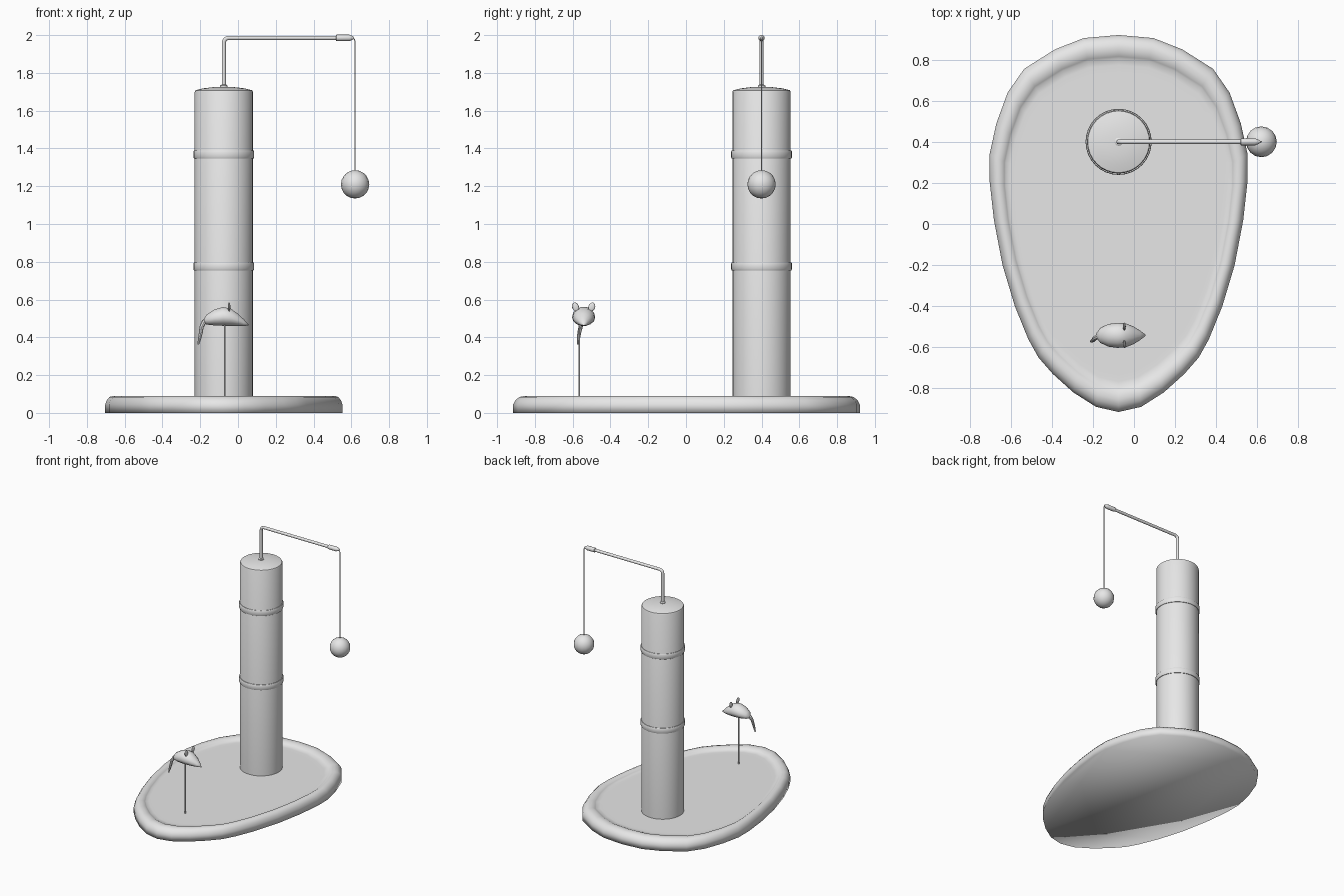
import bpy, bmesh, math
from mathutils import Vector

cube = bpy.data.objects.get("Cube")
if cube:
    bpy.data.objects.remove(cube, do_unlink=True)

CX, POST_Y, MOUSE_Y = -0.075, 0.40, -0.542
GREY = (0.8, 0.8, 0.8, 1)
grey = bpy.data.materials.new("plain_grey")
grey.use_nodes = True
grey.diffuse_color = GREY
grey.node_tree.nodes["Principled BSDF"].inputs["Base Color"].default_value = GREY


def loft(name, rings, sharp=40):
    """Skin a list of closed rings and cap both ends."""
    bm = bmesh.new()
    loops = [[bm.verts.new(p) for p in ring] for ring in rings]
    n = len(loops[0])
    for a, b in zip(loops, loops[1:]):
        for i in range(n):
            j = (i + 1) % n
            bm.faces.new((a[i], a[j], b[j], b[i]))
    bm.faces.new(loops[0][::-1])
    bm.faces.new(loops[-1])
    bmesh.ops.recalc_face_normals(bm, faces=bm.faces)
    mesh = bpy.data.meshes.new(name)
    bm.to_mesh(mesh)
    bm.free()
    mesh.materials.append(grey)
    obj = bpy.data.objects.new(name, mesh)
    bpy.context.collection.objects.link(obj)
    bpy.ops.object.select_all(action='DESELECT')
    obj.select_set(True)
    bpy.context.view_layer.objects.active = obj
    if sharp:
        bpy.ops.object.shade_smooth_by_angle(angle=math.radians(sharp))
    else:
        bpy.ops.object.shade_smooth()
    return obj


def turned(name, x, y, profile, n=32):
    """Upright turned part from (radius, height) pairs."""
    return loft(name, [[(x + r * math.cos(t), y + r * math.sin(t), z)
                        for t in (math.tau * i / n for i in range(n))]
                       for r, z in profile])


def tube(name, path, radii, n=10):
    """Round tube along a path lying in an upright plane."""
    pts = [Vector(p) for p in path]
    rings = []
    for k, p in enumerate(pts):
        d = (pts[min(k + 1, len(pts) - 1)] - pts[max(k - 1, 0)]).normalized()
        u = Vector((0, 1, 0))
        u = (u - d * u.dot(d)).normalized()
        v = d.cross(u)
        r = radii[k] if isinstance(radii, list) else radii
        rings.append([p + r * (u * math.cos(t) + v * math.sin(t))
                      for t in (math.tau * i / n for i in range(n))])
    return loft(name, rings)


def ball(name, centre, scale, segs, rows):
    bpy.ops.mesh.primitive_uv_sphere_add(segments=segs, ring_count=rows, radius=1, location=centre)
    obj = bpy.context.object
    obj.name = name
    obj.scale = scale
    obj.data.materials.append(grey)
    bpy.ops.object.shade_smooth()
    return obj


# Egg-shaped base with a rounded rim and sunken floor
half = [(0, .92), (.17, .905), (.31, .85), (.46, .755), (.54, .64), (.595, .49), (.628, .34),
        (.628, .21), (.607, .02), (.565, -.2), (.505, -.4), (.44, -.56), (.39, -.65),
        (.32, -.73), (.22, -.82), (.11, -.89), (0, -.915)]
outline = half + [(-x, y) for x, y in half[-2:0:-1]]
rim = [(1, 0), (1, .045), (.988, .066), (.965, .084), (.935, .09), (.905, .087),
       (.885, .078), (.875, .072), (.84, .07), (.8, .07)]
loft("base", [[(CX + x * s, .01 + (y - .01) * s, z) for x, y in outline] for s, z in rim], 0)

# Post with a shallow domed top and two bands
turned("post", CX, POST_Y, [(.154, .065), (.154, 1.7), (.15, 1.708), (.11, 1.718),
                            (.06, 1.724), (.02, 1.726)])
for label, z in (("lower", .755), ("upper", 1.347)):
    turned(label + "_band", CX, POST_Y, [(.15, z), (.158, z), (.161, z + .006), (.161, z + .036),
                                         (.158, z + .042), (.15, z + .042)])

# Bent arm, its collar and end grip
bend = [(CX + .025 * (1 - math.cos(t)), POST_Y, 1.96 + .025 * math.sin(t))
        for t in (math.pi / 2 * i / 5 for i in range(6))]
tube("arm", [(CX, POST_Y, 1.715)] + bend + [(.54, POST_Y, 1.985)], .0115)
turned("arm_collar", CX, POST_Y, [(.02, 1.72), (.02, 1.732), (.012, 1.738)], 12)
tube("arm_grip", [(x, POST_Y, 1.985) for x in (.518, .522, .59, .605, .615)],
     [.013, .017, .017, .011, .005], 12)

# Hanging string and ball
tube("string", [(.605, POST_Y, 1.988), (.615, POST_Y, 1.98), (.62, POST_Y, 1.965),
                (.62, POST_Y, 1.27)], .003, 6)
ball("hanging_ball", (.62, POST_Y, 1.21), (.075,) * 3, 16, 10)

# Toy mouse on a thin stick
tube("mouse_stick", [(CX + .005, -.565, .065), (CX + .005, -.565, .48)], .0045, 8)
sections = [(-.182, .012, .475, .495), (-.165, .036, .467, .522), (-.125, .055, .462, .548),
            (-.08, .061, .46, .562), (-.04, .058, .46, .554), (0, .042, .46, .526),
            (.03, .023, .46, .497), (.055, .004, .462, .47)]
body = []
for x, w, low, high in sections:
    mid = low + (high - low) * .45
    body.append([(x, MOUSE_Y + w * math.cos(t),
                  mid + math.sin(t) * (high - mid if math.sin(t) > 0 else mid - low))
                 for t in (math.tau * i / 14 for i in range(14))])
loft("mouse_body", body, 60)
for label, side in (("left", 1), ("right", -1)):
    ear = ball("mouse_" + label + "_ear", (-.047, MOUSE_Y + side * .043, .561),
               (.007, .018, .024), 12, 8)
    ear.rotation_euler.x = -side * .35
tube("mouse_tail", [(-.16, MOUSE_Y, .492), (-.18, MOUSE_Y - .008, .482), (-.193, MOUSE_Y - .016, .455),
                    (-.197, MOUSE_Y - .023, .425), (-.204, MOUSE_Y - .028, .39),
                    (-.211, MOUSE_Y - .03, .362)], [.014, .013, .011, .01, .008, .004], 8)
